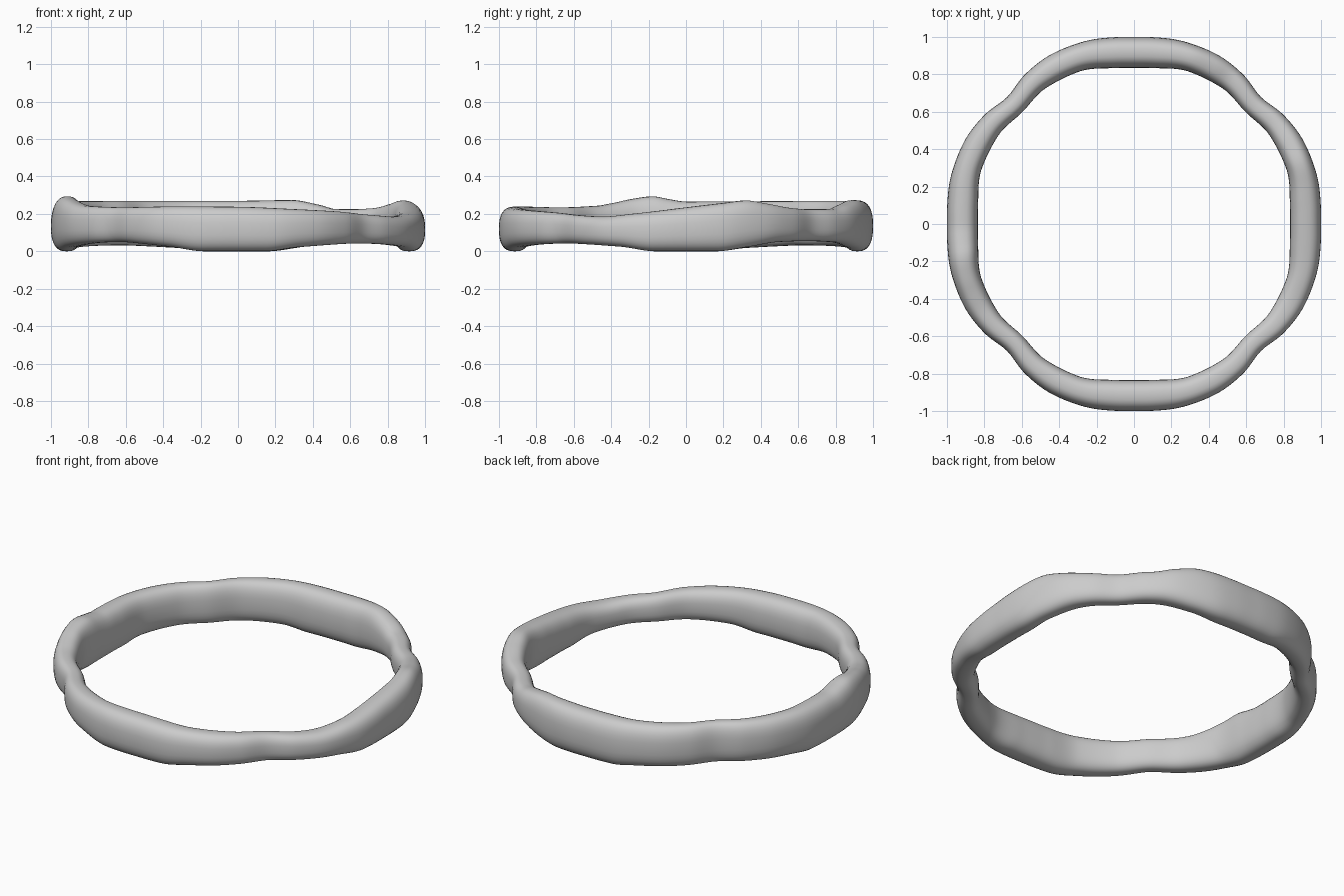
import bpy
import bmesh
from math import cos, sin, radians, pi, copysign

if "Cube" in bpy.data.objects:
    bpy.data.objects.remove(bpy.data.objects["Cube"], do_unlink=True)

# Profiles around the band: (angle in degrees from +x, value)
TOP = [(0, .235), (12, .258), (20, .272), (27, .256), (37, .232), (46, .225),
       (56, .226), (63, .25), (72, .274), (90, .27), (120, .27), (150, .268),
       (180, .266), (186, .28), (191, .294), (198, .28), (204, .26), (211, .243),
       (228, .235), (250, .24), (270, .238), (288, .226), (308, .21), (320, .195),
       (332, .186), (343, .202)]
BOTTOM = [(0, 0), (10, 0), (20, .022), (32, .05), (45, .055), (58, .048),
          (70, .02), (80, 0), (100, 0), (110, .018), (135, .032), (160, .018),
          (170, 0), (190, 0), (200, .022), (225, .05), (247, .025), (259, 0),
          (279, 0), (290, .022), (315, .042), (338, .025), (350, 0)]

# Radii repeat every quarter turn
OUTER = [(0, 1.0), (6, 1.004), (15, 1.012), (25, 1.01), (36, .99), (45, .96),
         (54, .99), (65, 1.01), (75, 1.012), (84, 1.004)]
INNER = [(0, .835), (7, .84), (20, .866), (33, .866), (45, .845), (57, .866),
         (70, .866), (83, .84)]


def smooth(profile, angle, period):
    """Cyclic interpolation with slopes limited so that flats stay flat."""
    angle %= period
    n = len(profile)

    def key(i):
        a, v = profile[i % n]
        return a + period * (i // n), v

    def slope(i):
        (a, u), (b, v), (c, w) = key(i - 1), key(i), key(i + 1)
        before, after = (v - u) / (b - a), (w - v) / (c - b)
        if before * after <= 0:
            return 0
        return 2 * before * after / (before + after)

    i = max(k for k in range(n) if profile[k][0] <= angle)
    (a, u), (b, v) = key(i), key(i + 1)
    t, h = (angle - a) / (b - a), b - a
    return (u * (1 + 2 * t) * (1 - t) ** 2 + v * t * t * (3 - 2 * t)
            + h * slope(i) * t * (1 - t) ** 2 - h * slope(i + 1) * t * t * (1 - t))


def rounded(value, power=0.78):
    return copysign(abs(value) ** power, value)


def make_band(name, segments=240, sides=32):
    bm = bmesh.new()
    rings = []
    for s in range(segments):
        deg = 360 * s / segments
        top, low = smooth(TOP, deg, 360), smooth(BOTTOM, deg, 360)
        out, inn = smooth(OUTER, deg, 90), smooth(INNER, deg, 90)
        ring = []
        for k in range(sides):
            a = 2 * pi * k / sides
            r = (out + inn) / 2 + (out - inn) / 2 * rounded(cos(a))
            z = (top + low) / 2 + (top - low) / 2 * rounded(sin(a))
            ring.append(bm.verts.new((r * cos(radians(deg)), r * sin(radians(deg)), z)))
        rings.append(ring)
    for s in range(segments):
        here, ahead = rings[s], rings[(s + 1) % segments]
        for k in range(sides):
            j = (k + 1) % sides
            bm.faces.new((here[k], ahead[k], ahead[j], here[j])).smooth = True
    bmesh.ops.recalc_face_normals(bm, faces=bm.faces)
    mesh = bpy.data.meshes.new(name)
    bm.to_mesh(mesh)
    bm.free()
    obj = bpy.data.objects.new(name, mesh)
    bpy.context.collection.objects.link(obj)
    return obj


# Plain grey finish
grey = bpy.data.materials.new("light grey")
grey.use_nodes = True
grey.diffuse_color = (.6, .6, .6, 1)
grey.node_tree.nodes["Principled BSDF"].inputs["Base Color"].default_value = (.6, .6, .6, 1)

# Wavy ring band
band = make_band("ring_band")
band.data.materials.append(grey)
